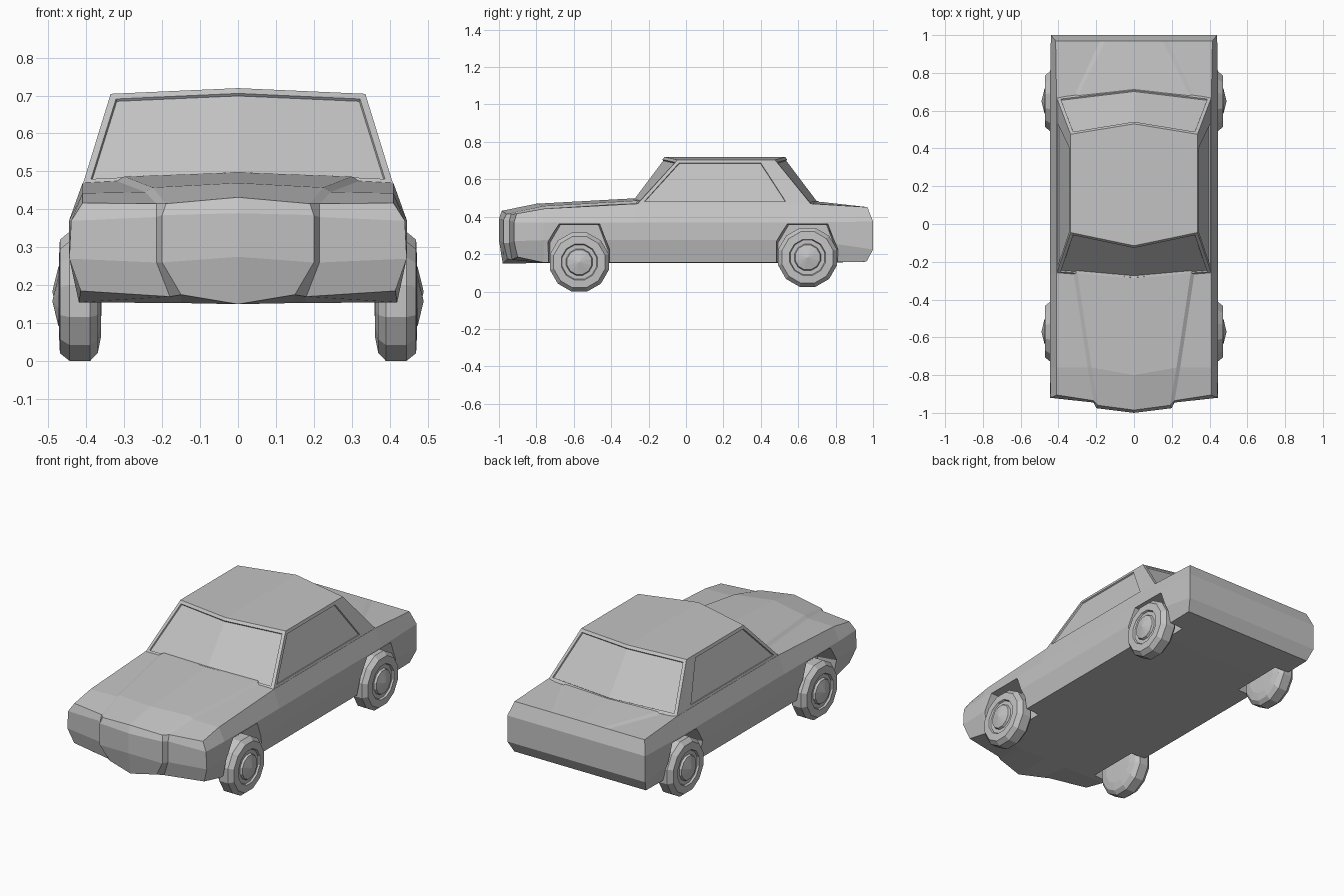
import bpy, bmesh, math

if "Cube" in bpy.data.objects:
    bpy.data.objects.remove(bpy.data.objects["Cube"])

grey = bpy.data.materials.new("body_grey")
grey.diffuse_color = (0.55, 0.55, 0.55, 1)
grey.use_nodes = True
grey.node_tree.nodes["Principled BSDF"].inputs["Base Color"].default_value = grey.diffuse_color


def make(name, verts, faces, mirror=False):
    """Mesh object with consistent normals, optionally mirrored over x = 0."""
    me = bpy.data.meshes.new(name)
    me.from_pydata(verts, [], faces)
    me.materials.append(grey)
    ob = bpy.data.objects.new(name, me)
    bpy.context.collection.objects.link(ob)
    if mirror:
        mod = ob.modifiers.new("mirror", 'MIRROR')
        mod.merge_threshold = 0.0005
        apply(ob, mod)
    bm = bmesh.new()
    bm.from_mesh(me)
    bmesh.ops.remove_doubles(bm, verts=bm.verts, dist=0.0005)
    bmesh.ops.recalc_face_normals(bm, faces=bm.faces)
    bm.to_mesh(me)
    bm.free()
    return ob


def apply(ob, mod):
    bpy.context.view_layer.objects.active = ob
    bpy.ops.object.modifier_apply(modifier=mod.name)


def quads(rows, verts, faces):
    """Skin a grid of points."""
    base, n = len(verts), len(rows[0])
    for row in rows:
        verts.extend(row)
    for r in range(len(rows) - 1):
        for c in range(n - 1):
            a = base + r * n + c
            faces.append((a, a + 1, a + n + 1, a + n))


def border(grid):
    """Outline of an end panel: bottom row, outer side, then top row inward."""
    return grid[0] + [grid[1][-1], grid[2][-1]] + grid[3][::-1]


def ring(y, y_mid, z_side, z_mid, ridge, z_ridge):
    """Half cross-section from bottom centre round to top centre."""
    return [(0, y, .158), (.15, y, .158), (.18, y, .158), (.42, y, .16),
            (.446, y, .28), (.446, y, .375), (.41, y, z_side),
            (ridge + .02, y, z_ridge - .012), (ridge, y, z_ridge), (0, y_mid, z_mid)]


# Lower body: pointed nose panel, side rings, tail panel (half, mirrored)
nose = [
    [(0, -.98, .155), (.15, -.955, .18), (.18, -.93, .175), (.415, -.9, .19)],
    [(0, -1, .28), (.2, -.975, .265), (.215, -.945, .265), (.445, -.92, .275)],
    [(0, -1, .395), (.2, -.975, .39), (.215, -.945, .385), (.44, -.92, .375)],
    [(0, -.985, .437), (.19, -.96, .42), (.215, -.935, .42), (.41, -.905, .422)],
]
tail = [[(x, y, z) for x in (0, .15, .18, xs)] for y, z, xs in
        ((.965, .165, .42), (1, .23, .44), (1, .38, .44), (.97, .457, .415))]
rings = [
    border(nose),
    ring(-.76, -.8, .448, .475, .225, .463),
    ring(-.26, -.29, .475, .503, .3, .492),
    ring(.2, .2, .475, .48, .3, .478),
    ring(.67, .72, .475, .485, .3, .478),
    border(tail),
]
V, F = [], []
for part in (nose, rings, tail):
    quads(part, V, F)
body = make("body", V, F, mirror=True)

# Wheel wells cut into both sides
arch = [(-.17, .1), (-.17, .28), (-.11, .375), (.11, .375), (.165, .24), (.165, .1)]
AXLES = (("front", -.57, .163), ("rear", .65, .188))
for end, y0, _ in AXLES:
    for s in (-1, 1):
        n = len(arch)
        V = [(s * .6, y0 + y * 1.06, z) for y, z in arch]
        V += [(s * .33, y0 + y * .93, z - .015) for y, z in arch]
        F = [tuple(range(n)), tuple(range(n, 2 * n))]
        F += [(i, (i + 1) % n, n + (i + 1) % n, n + i) for i in range(n)]
        cutter = make("well_cutter", V, F)
        mod = body.modifiers.new("well", 'BOOLEAN')
        mod.operation, mod.solver, mod.object = 'DIFFERENCE', 'EXACT', cutter
        apply(body, mod)
        bpy.data.objects.remove(cutter)

# Cabin: belt line and roof line, bowed at the centre of both screens
base = [(0, -.295, .49), (.41, -.262, .47), (.41, .565, .47), (.41, .67, .47), (0, .72, .475)]
roof = [(0, -.115, .725), (.336, -.045, .71), (.336, .41, .71), (.336, .475, .71), (0, .53, .725)]
F = [(i, i + 1, i + 6, i + 5) for i in range(4)] + [(5, 6, 7), (5, 7, 8, 9), (0, 1, 2, 3, 4)]
cabin = make("cabin", base + roof, F, mirror=True)

# Recessed glass: windscreen, rear screen and side windows
bm = bmesh.new()
bm.from_mesh(cabin.data)
sides = [f for f in bm.faces if abs(f.normal.x) > .6 and f.calc_center_median().y < .45]
windscreen = [f for f in bm.faces if f.normal.y < -.5]
rear_screen = [f for f in bm.faces if f.normal.y > .5]
for group in [windscreen, rear_screen] + [[f] for f in sides]:
    bmesh.ops.inset_region(bm, faces=group, thickness=.018, use_even_offset=True)
    bmesh.ops.inset_region(bm, faces=group, thickness=.002, depth=-.008)
bm.to_mesh(cabin.data)
bm.free()

# Wheels: turned tyre, rim groove and pointed hub cap
profile = [(0, .36), (.1, .362), (.142, .37), (.163, .39), (.163, .445), (.142, .47),
           (.1, .472), (.095, .462), (.073, .462), (.068, .474), (0, .49)]
SIDES = 12
for end, y0, z0 in AXLES:
    for s, side in ((-1, "left"), (1, "right")):
        rows = []
        for i in range(SIDES + 1):
            a = 2 * math.pi * (i % SIDES + .5) / SIDES
            rows.append([(s * x, y0 + r * math.cos(a), z0 + r * math.sin(a)) for r, x in profile])
        V, F = [], []
        quads(rows, V, F)
        make(f"{end}_{side}_wheel", V, F)

# Rest the front tyres exactly on the ground
low = min((o.matrix_world @ v.co).z for o in bpy.data.objects for v in o.data.vertices)
for o in bpy.data.objects:
    o.location.z -= low
